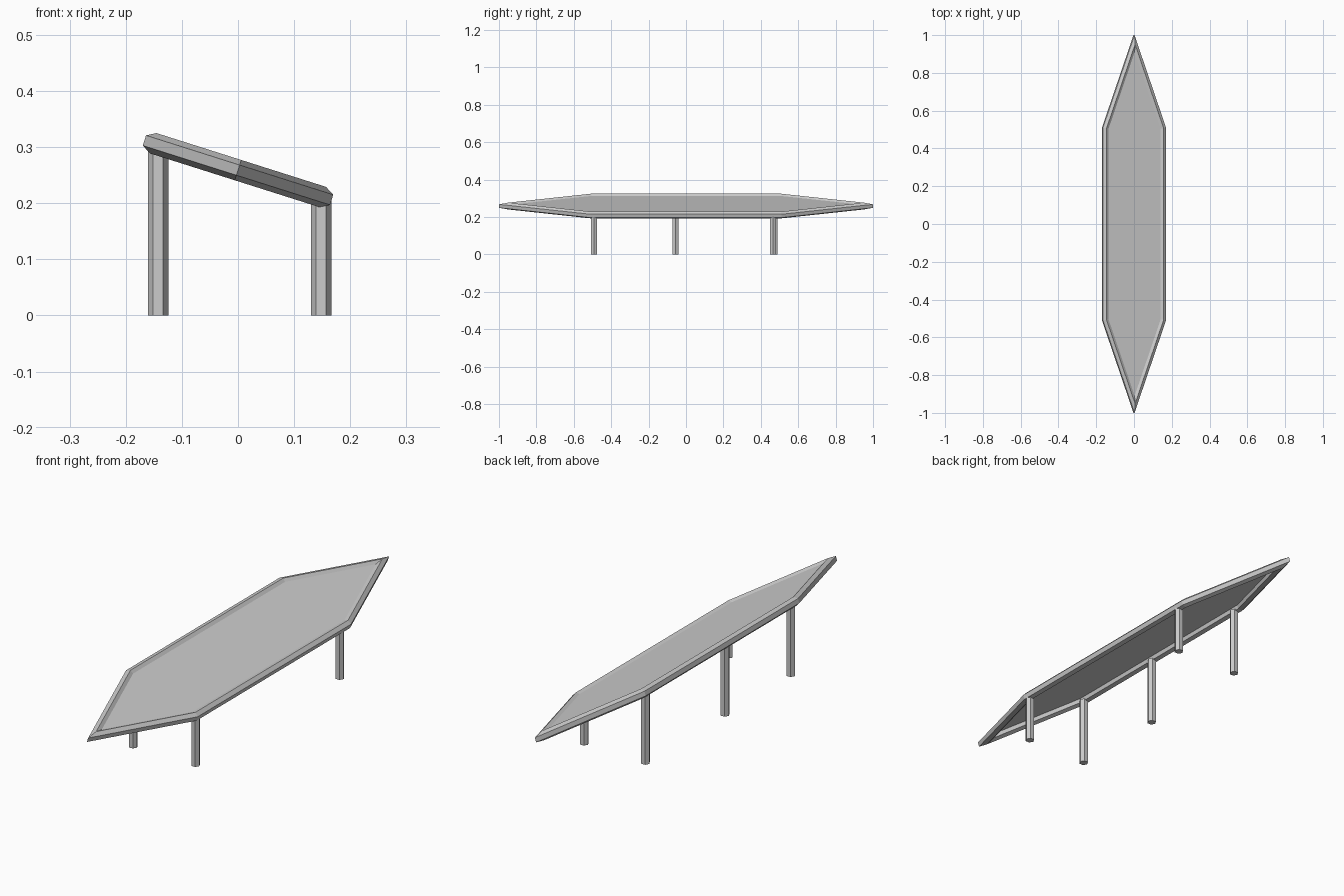
import bpy, bmesh, math
from mathutils import Matrix

if "Cube" in bpy.data.objects:
    bpy.data.objects.remove(bpy.data.objects["Cube"])

HALF_W, SHOULDER = 0.175, 0.51          # outer outline of the slanted top
TILT = Matrix.Translation((0, 0, 0.259)) @ Matrix.Rotation(math.radians(17.6), 4, 'Y')
A = math.atan2(HALF_W, 1 - SHOULDER)    # half angle of the pointed ends


def outline(d, h):
    """Pointed six-sided outline moved inward by d, at height h."""
    u = HALF_W - d
    tip = 1 - d / math.sin(A)
    v = tip - u / math.tan(A)
    return [(0, tip, h), (-u, v, h), (-u, -v, h), (0, -tip, h), (u, -v, h), (u, v, h)]


def loft(name, rings, matrix):
    """Join a closed cycle of outline rings into one solid."""
    bm = bmesh.new()
    vs = [[bm.verts.new(p) for p in r] for r in rings]
    for i, ring in enumerate(vs):
        nxt = vs[(i + 1) % len(vs)]
        for j in range(6):
            k = (j + 1) % 6
            bm.faces.new((ring[j], ring[k], nxt[k], nxt[j]))
    return finish(name, bm, matrix)


def finish(name, bm, matrix):
    bm.transform(matrix)
    bmesh.ops.recalc_face_normals(bm, faces=bm.faces)
    me = bpy.data.meshes.new(name)
    bm.to_mesh(me)
    bm.free()
    ob = bpy.data.objects.new(name, me)
    bpy.context.collection.objects.link(ob)
    return ob


# Mitred frame with a six-sided bar section
R = 0.019
W = R * math.cos(math.radians(30))
section = [(W - R * math.sin(math.radians(60 * i)), R * math.cos(math.radians(60 * i)))
           for i in range(6)]
loft("top_frame", [outline(d, h) for d, h in section], TILT)

# Thin panel set into the frame
bm = bmesh.new()
face = bm.faces.new([bm.verts.new(p) for p in outline(0.02, 0.007)])
ext = bmesh.ops.extrude_face_region(bm, geom=[face], use_keep_orig=True)
for v in ext["geom"]:
    if isinstance(v, bmesh.types.BMVert):
        v.co.z += 0.004
finish("top_panel", bm, TILT)


# Six-sided legs: three tall on the left, two short on the right
def leg(name, x, y, top):
    bm = bmesh.new()
    bmesh.ops.create_cone(bm, cap_ends=True, segments=6, radius1=0.0183,
                          radius2=0.0183, depth=top)
    turn = Matrix.Rotation(math.radians(30), 4, 'Z')
    bm.transform(turn)
    if max(v.co.x for v in bm.verts) < 0.018:   # keep a corner pointing sideways
        bm.transform(turn)
    finish(name, bm, Matrix.Translation((x, y, top / 2)))


for i, y in enumerate((-0.493, -0.056, 0.473)):
    leg(f"tall_leg_{i + 1}", -0.1425, y, 0.297)
for i, y in enumerate((-0.493, 0.465)):
    leg(f"short_leg_{i + 1}", 0.148, y, 0.206)
